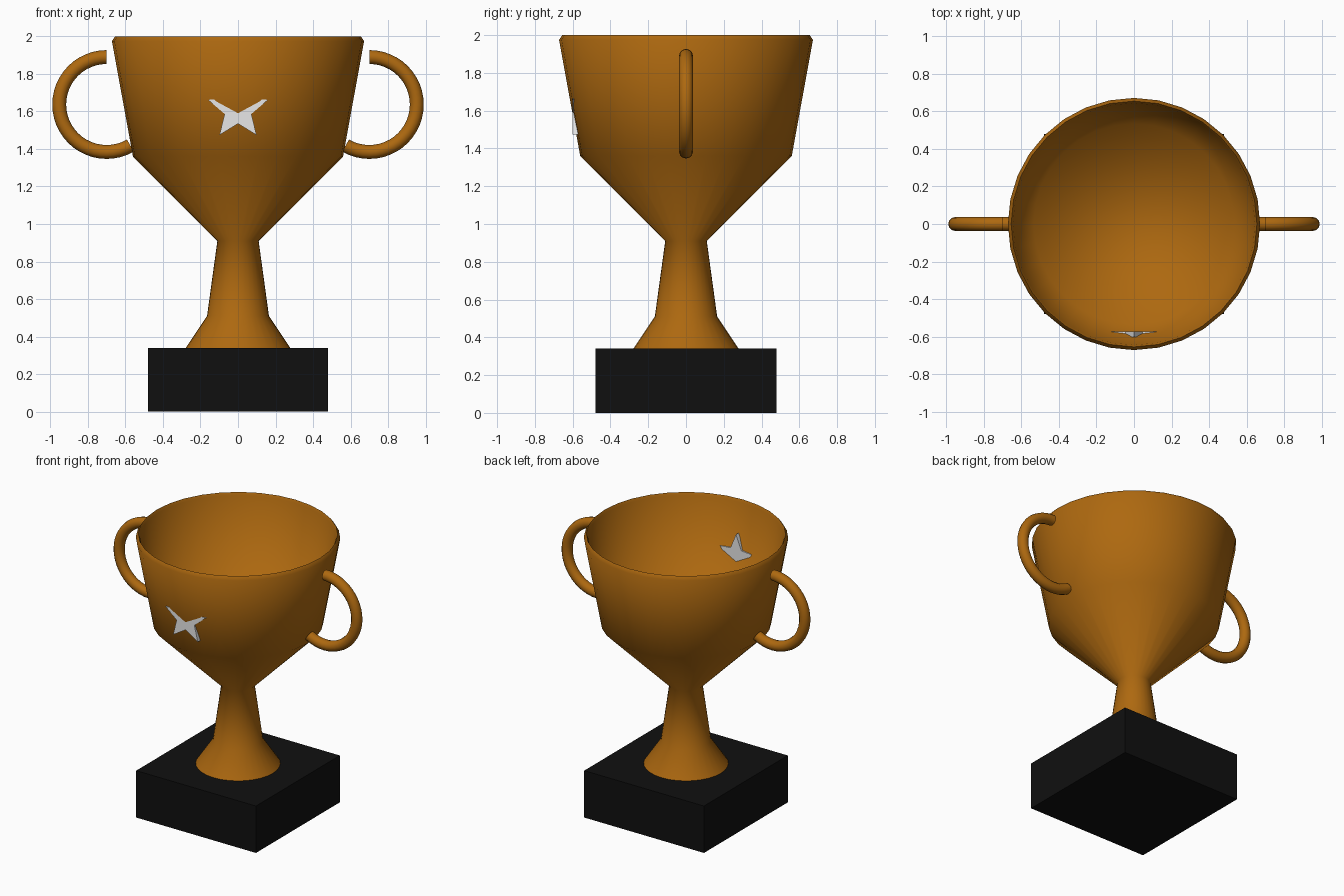
import bpy
import bmesh
from math import sin, cos, pi, radians
from mathutils import Vector

old = bpy.data.objects.get("Cube")
if old:
    bpy.data.objects.remove(old, do_unlink=True)


def material(name, color, roughness=0.6):
    mat = bpy.data.materials.new(name)
    mat.use_nodes = True
    mat.diffuse_color = (*color, 1)
    shader = mat.node_tree.nodes["Principled BSDF"]
    shader.inputs["Base Color"].default_value = (*color, 1)
    shader.inputs["Roughness"].default_value = roughness
    return mat


bronze = material("bronze", (0.42, 0.14, 0.005))
black = material("black", (0.005, 0.005, 0.005))
silver = material("light grey", (0.8, 0.8, 0.8))


def finish(name, bm, mat):
    bmesh.ops.recalc_face_normals(bm, faces=bm.faces)
    mesh = bpy.data.meshes.new(name)
    bm.to_mesh(mesh)
    bm.free()
    mesh.materials.append(mat)
    obj = bpy.data.objects.new(name, mesh)
    bpy.context.collection.objects.link(obj)
    return obj


def loft(name, rings, mat):
    """Join successive rings of points into a capped solid."""
    bm = bmesh.new()
    loops = [[bm.verts.new(p) for p in ring] for ring in rings]
    n = len(loops[0])
    for a, b in zip(loops, loops[1:]):
        for i in range(n):
            j = (i + 1) % n
            bm.faces.new((a[i], a[j], b[j], b[i]))
    bm.faces.new(loops[0])
    bm.faces.new(loops[-1])
    return finish(name, bm, mat)


def smooth(obj, angle):
    bpy.ops.object.select_all(action="DESELECT")
    obj.select_set(True)
    bpy.context.view_layer.objects.active = obj
    bpy.ops.object.shade_smooth_by_angle(angle=radians(angle))


# Square plinth
bm = bmesh.new()
bmesh.ops.create_cube(bm, size=1)
bmesh.ops.scale(bm, vec=(0.96, 0.96, 0.34), verts=bm.verts)
bmesh.ops.translate(bm, vec=(0, 0, 0.17), verts=bm.verts)
finish("plinth", bm, black)

# Stem and bowl: outer wall up to the rim, then inner wall down to the floor
profile = [(0.285, 0.33), (0.165, 0.51), (0.11, 0.91), (0.56, 1.36),
           (0.672, 1.975), (0.655, 2.0), (0.645, 1.98), (0.535, 1.38)]
SIDES = 32
rings = [[(r * cos(2 * pi * i / SIDES), r * sin(2 * pi * i / SIDES), z)
          for i in range(SIDES)] for r, z in profile]
smooth(loft("cup", rings, bronze), 85)

# Curved handles, open at the top and meeting the bowl below
MAJOR, TUBE = 0.253, 0.037
for side, name in ((1, "left_handle"), (-1, "right_handle")):
    rings = []
    for k in range(29):
        a = radians(90 - 210 * k / 28)
        out = Vector((side * cos(a), 0, sin(a)))
        centre = Vector((side * 0.70, 0, 1.637)) + out * MAJOR
        rings.append([centre + TUBE * (cos(t) * out + sin(t) * Vector((0, 1, 0)))
                      for t in (2 * pi * i / 12 for i in range(12))])
    smooth(loft(name, rings, bronze), 60)

# Five-pointed star set through the front wall
star = []
for y in (-0.602, -0.572):
    ring = []
    for i in range(10):
        r = 0.168 if i % 2 == 0 else 0.075
        a = pi / 2 + i * pi / 5
        ring.append((r * cos(a), y, 1.61 + r * sin(a)))
    star.append(ring)
loft("star", star, silver)
